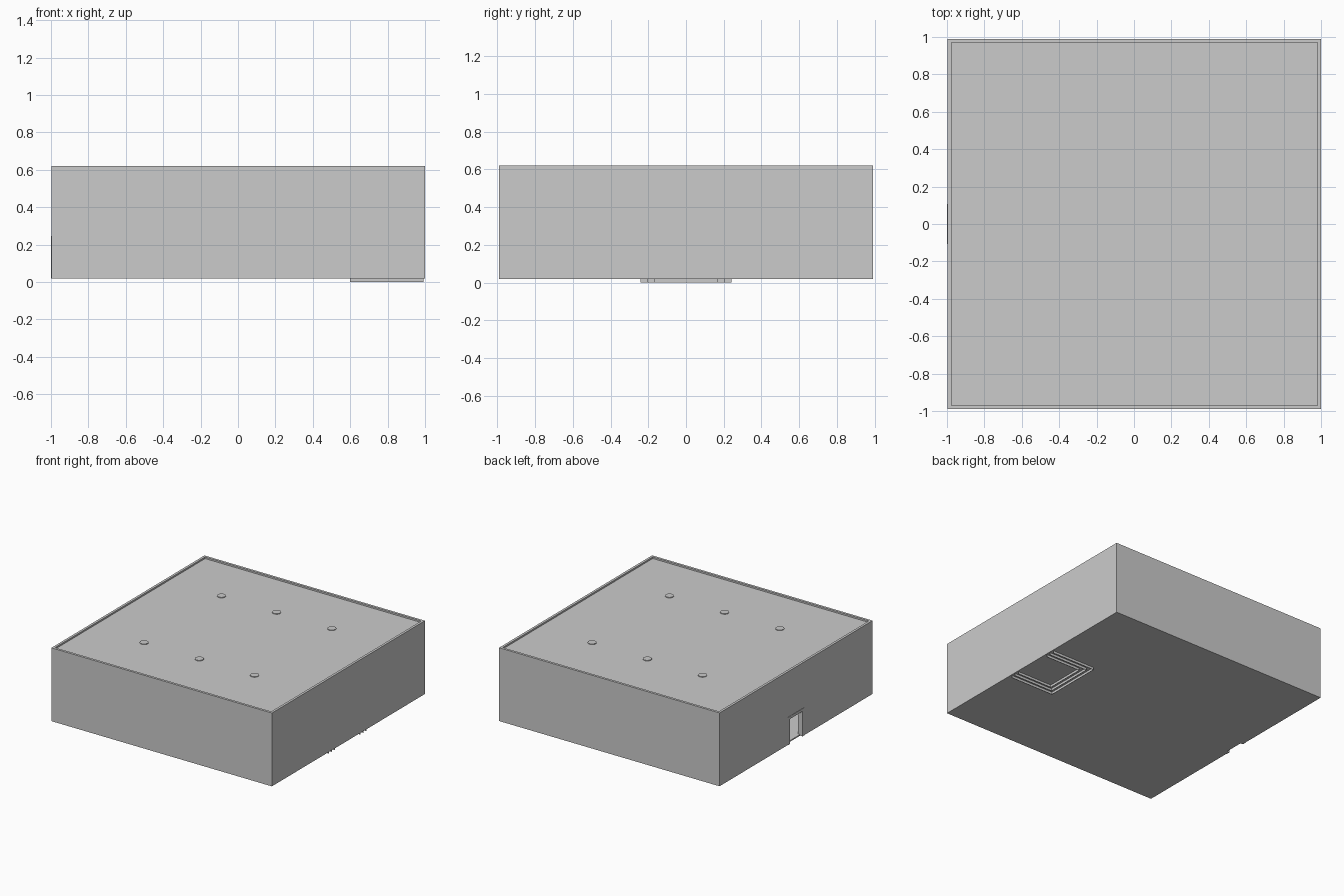
import bpy, bmesh

if "Cube" in bpy.data.objects:
    bpy.data.objects.remove(bpy.data.objects["Cube"])

def box(name, lo, hi, open_sides=()):
    """Axis-aligned box; faces whose normals are in open_sides are removed."""
    bm = bmesh.new()
    bmesh.ops.create_cube(bm, size=1)
    bm.normal_update()
    gone = [f for f in bm.faces
            if tuple(round(c) for c in f.normal) in open_sides]
    bmesh.ops.delete(bm, geom=gone, context='FACES')
    for v in bm.verts:
        for i in range(3):
            v.co[i] = lo[i] + (v.co[i] + 0.5) * (hi[i] - lo[i])
    me = bpy.data.meshes.new(name)
    bm.to_mesh(me)
    bm.free()
    ob = bpy.data.objects.new(name, me)
    bpy.context.collection.objects.link(ob)
    return ob

X0, X1, Y = -0.997, 1.0, 0.99     # outer faces of the room
Z0, Z1, T = 0.02, 0.62, 0.02      # wall bottom, wall top, wall thickness
DOOR, DOOR_TOP = 0.08, 0.225      # door opening half width and top

# floor and recessed roof
box("floor", (X0 + T, -Y + T, Z0), (X1 - T, Y - T, Z0 + 0.01))
box("ceiling", (X0 + T, -Y + T, 0.595), (X1 - T, Y - T, 0.607))

# walls, with the doorway left open on the left side
box("front_wall", (X0, -Y, Z0), (X1, -Y + T, Z1))
box("back_wall", (X0, Y - T, Z0), (X1, Y, Z1))
box("right_wall", (X1 - T, -Y + T, Z0), (X1, Y - T, Z1))
box("left_wall_front", (X0, -Y + T, Z0), (X0 + T, -DOOR, Z1))
box("left_wall_back", (X0, DOOR, Z0), (X0 + T, Y - T, Z1))
box("left_wall_over_door", (X0, -DOOR, DOOR_TOP), (X0 + T, DOOR, Z1))

# door frame, slightly proud of the wall
F = 0.027
box("door_jamb_front", (-1, -DOOR - F, Z0), (-0.957, -DOOR, DOOR_TOP))
box("door_jamb_back", (-1, DOOR, Z0), (-0.957, DOOR + F, DOOR_TOP))
box("door_header", (-1, -DOOR - F, DOOR_TOP), (-0.957, DOOR + F, DOOR_TOP + 0.022))

# nested stage steps: shells open underneath and against the right wall
for i in range(3):
    inset = 0.038 * i
    box(f"stage_step_{i + 1}",
        (0.6 + inset, -0.242 + inset, 0), (0.993, 0.242 - inset, 0.04 + 0.02 * i),
        open_sides=((0, 0, -1), (1, 0, 0)))

# ceiling lights
for x in (-0.5, 0, 0.5):
    for y in (-0.5, 0.5):
        bpy.ops.mesh.primitive_cylinder_add(vertices=32, radius=0.033, depth=0.025,
                                            location=(x, y, 0.6))
        bpy.context.object.name = "ceiling_light"
        bpy.ops.object.shade_smooth_by_angle()
